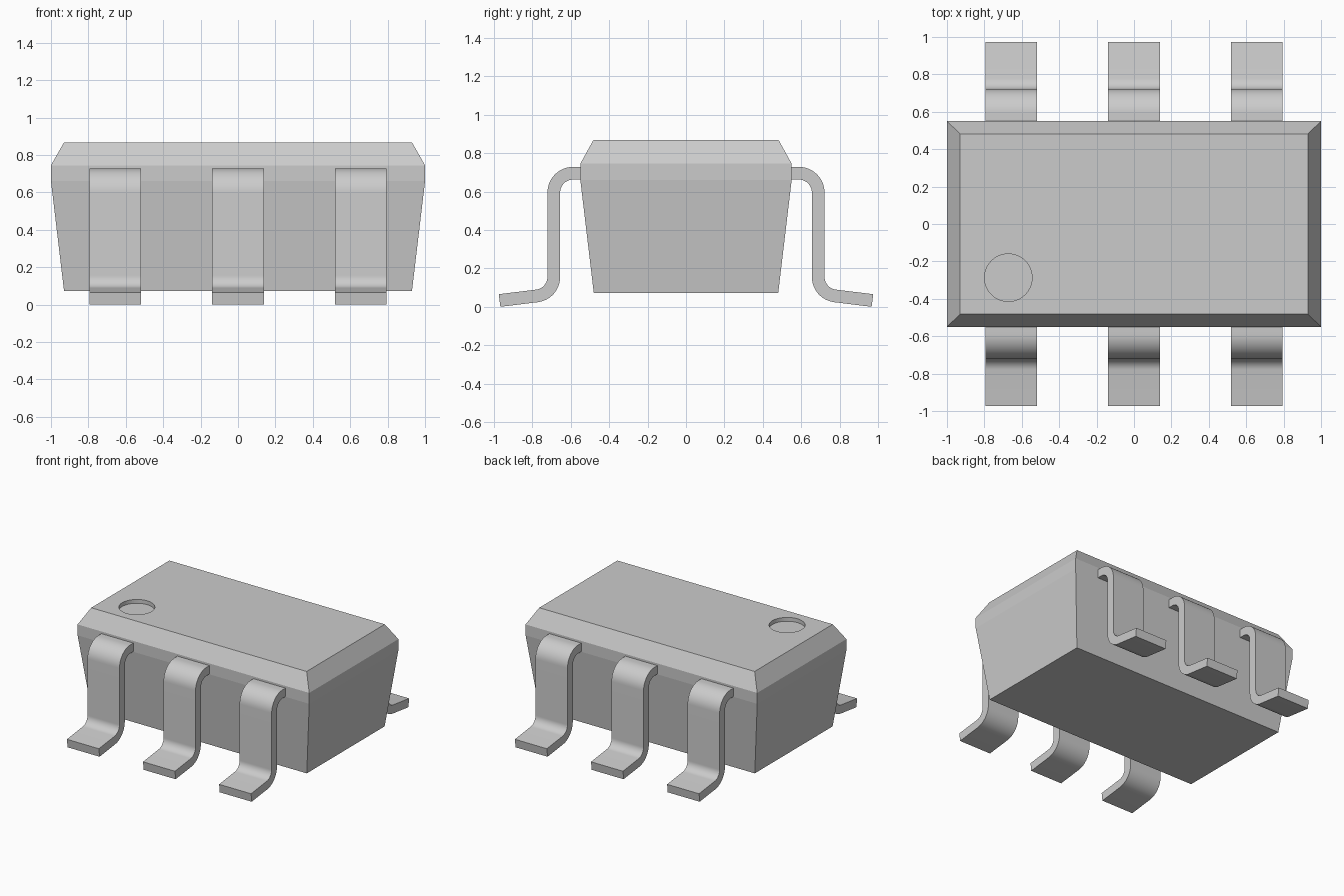
import bpy, bmesh
from math import radians, sin, cos, pi
from mathutils import Vector

if "Cube" in bpy.data.objects:
    bpy.data.objects.remove(bpy.data.objects["Cube"])


def make_object(name, bm, angle):
    bmesh.ops.recalc_face_normals(bm, faces=bm.faces)
    mesh = bpy.data.meshes.new(name)
    bm.to_mesh(mesh)
    bm.free()
    obj = bpy.data.objects.new(name, mesh)
    bpy.context.collection.objects.link(obj)
    smooth(obj, angle)
    return obj


def smooth(obj, angle):
    bpy.ops.object.select_all(action='DESELECT')
    obj.select_set(True)
    bpy.context.view_layer.objects.active = obj
    bpy.ops.object.shade_smooth_by_angle(angle=radians(angle))


# Package body: stacked rectangular sections (half x, half y, z)
sections = [(0.93, 0.48, 0.072), (1.0, 0.55, 0.66), (1.0, 0.55, 0.745), (0.93, 0.482, 0.868)]
bm = bmesh.new()
rings = [[bm.verts.new((sx * hx, sy * hy, z)) for sx, sy in ((-1, -1), (1, -1), (1, 1), (-1, 1))]
         for hx, hy, z in sections]
for low, high in zip(rings, rings[1:]):
    for i in range(4):
        j = (i + 1) % 4
        bm.faces.new((low[i], low[j], high[j], high[i]))
bm.faces.new(rings[0][::-1])
bm.faces.new(rings[-1])
body = make_object("package_body", bm, 6.2)

# Round orientation dimple cut into the top
bpy.ops.mesh.primitive_cylinder_add(vertices=64, radius=0.127, depth=0.2, location=(-0.672, -0.287, 0.938))
cutter = bpy.context.object
cutter.name = "dimple_cutter"
cutter.hide_render = True
cut = body.modifiers.new("dimple", 'BOOLEAN')
cut.operation = 'DIFFERENCE'
cut.solver = 'EXACT'
cut.object = cutter
bpy.context.view_layer.objects.active = body
bpy.ops.object.modifier_apply(modifier=cut.name)
bpy.data.objects.remove(cutter, do_unlink=True)
smooth(body, 6.2)


# Gull-wing lead: centre line in (y, z), thickened along its normals
def lead_path(steps=12, r=0.1, tilt=radians(7)):
    path = [(Vector((0.53, 0.695)), Vector((0, 1)))]
    for i in range(steps + 1):
        a = pi / 2 * (1 - i / steps)
        n = Vector((cos(a), sin(a)))
        path.append((Vector((0.588, 0.595)) + n * r, n))
    for i in range(steps + 1):
        a = pi + (pi / 2 - tilt) * i / steps
        n = Vector((-cos(a), -sin(a)))
        path.append((Vector((0.788, 0.156)) - n * r, n))
    end, n = path[-1]
    path.append((end + Vector((cos(tilt), -sin(tilt))) * 0.196, n))
    return path


def make_lead(name, x, side, half_width=0.138, half_thick=0.033):
    bm = bmesh.new()
    rings = []
    for p, n in lead_path():
        ring = []
        for sx, sn in ((-1, -1), (1, -1), (1, 1), (-1, 1)):
            q = p + n * sn * half_thick
            ring.append(bm.verts.new((x + sx * half_width, side * q.x, q.y)))
        rings.append(ring)
    for a, b in zip(rings, rings[1:]):
        for i in range(4):
            j = (i + 1) % 4
            bm.faces.new((a[i], a[j], b[j], b[i]))
    bm.faces.new(rings[0][::-1])
    bm.faces.new(rings[-1])
    make_object(name, bm, 30)


# Three leads on each long side
for side, label in ((-1, "front"), (1, "back")):
    for i in range(3):
        make_lead(f"{label}_lead_{i + 1}", (i - 1) * 0.657, side)
